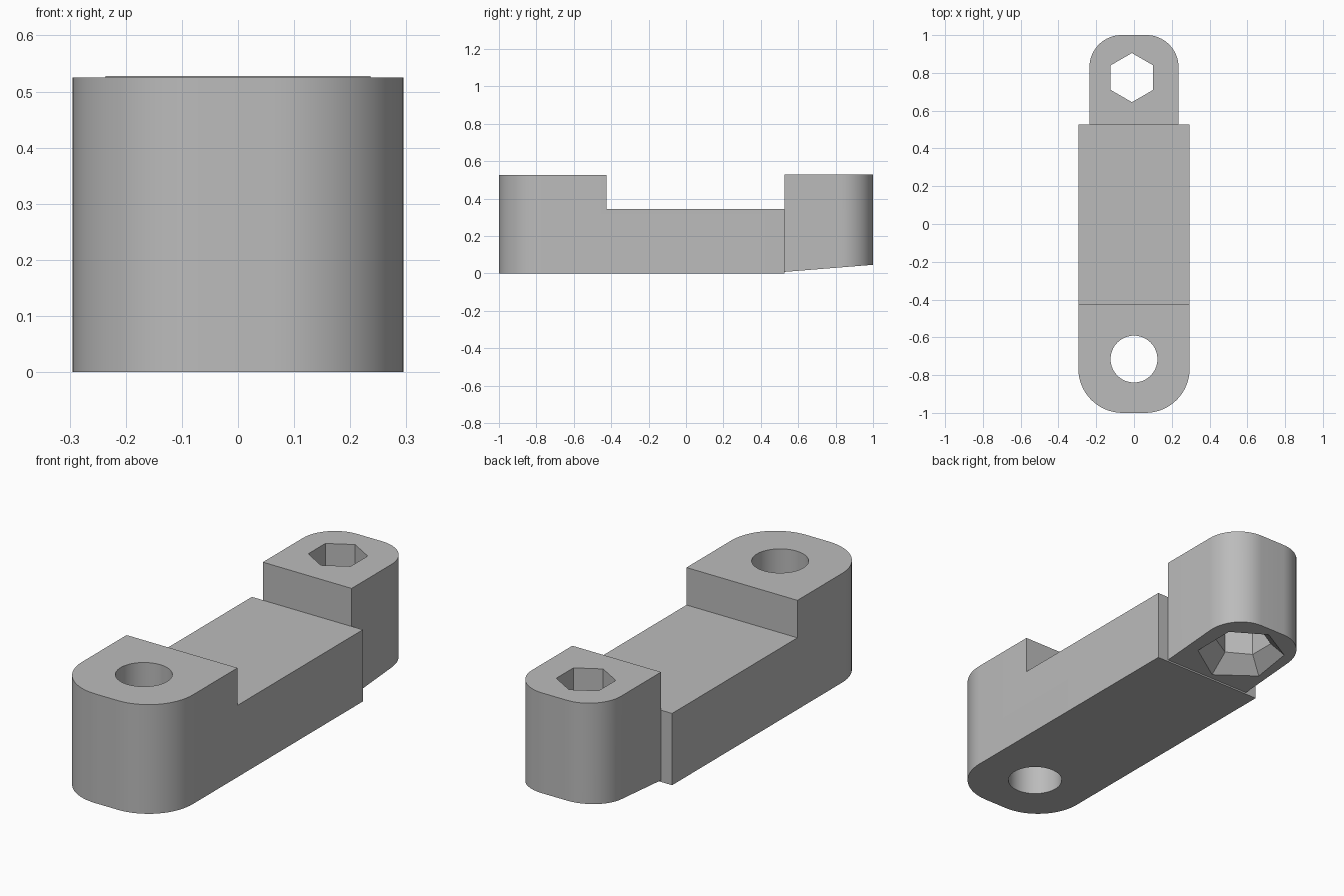
import bpy, bmesh
from math import sin, cos, pi, radians

cube = bpy.data.objects.get("Cube")
if cube:
    bpy.data.objects.remove(cube, do_unlink=True)

grey = bpy.data.materials.new("plain grey")
grey.use_nodes = True
grey.diffuse_color = (0.5, 0.5, 0.5, 1)
grey.node_tree.nodes["Principled BSDF"].inputs["Base Color"].default_value = (0.5, 0.5, 0.5, 1)


def loft(name, rings):
    """Solid skinned through rings with the same number of points."""
    bm = bmesh.new()
    loops = [[bm.verts.new(p) for p in ring] for ring in rings]
    for a, b in zip(loops, loops[1:]):
        for i in range(len(a)):
            j = (i + 1) % len(a)
            bm.faces.new((a[i], a[j], b[j], b[i]))
    bm.faces.new(loops[0])
    bm.faces.new(loops[-1])
    bmesh.ops.recalc_face_normals(bm, faces=bm.faces)
    mesh = bpy.data.meshes.new(name)
    bm.to_mesh(mesh)
    bm.free()
    mesh.materials.append(grey)
    obj = bpy.data.objects.new(name, mesh)
    bpy.context.collection.objects.link(obj)
    return obj


def polygon(x, y, z, r, sides):
    step = 2 * pi / sides
    return [(x + r * sin(i * step), y + r * cos(i * step), z) for i in range(sides)]


def tongue(half_width, y_flat, y_round, radius, steps=16):
    """Plan outline: square at one end, two rounded corners at the other."""
    way = 1 if y_round > y_flat else -1
    pts = [(half_width, y_flat)]
    for side in (1, -1):
        for i in range(steps + 1):
            t = i / steps * pi / 2
            t = t if side == 1 else pi / 2 - t
            pts.append((side * (half_width - radius + radius * cos(t)),
                        y_round + way * radius * (sin(t) - 1)))
    return pts + [(-half_width, y_flat)]


def combine(target, tool, operation):
    mod = target.modifiers.new(operation.lower(), "BOOLEAN")
    mod.operation, mod.object, mod.solver = operation, tool, "EXACT"
    bpy.context.view_layer.objects.active = target
    bpy.ops.object.modifier_apply(modifier=mod.name)
    bpy.data.objects.remove(tool, do_unlink=True)


def box_ring(z, x, y0, y1):
    return [(-x, y0, z), (x, y0, z), (x, y1, z), (-x, y1, z)]


# Main arm with rounded front boss, lowered deck and round bolt hole
plan = tongue(0.295, 0.527, -1, 0.235)
arm = loft("link_arm", [[(x, y, z) for x, y in plan] for z in (0, 0.525)])
combine(arm, loft("deck_cut", [box_ring(z, 0.5, -0.425, 0.8) for z in (0.345, 0.8)]), "DIFFERENCE")
combine(arm, loft("bolt_cut", [polygon(0, -0.715, z, 0.124, 64) for z in (-0.2, 0.8)]), "DIFFERENCE")

# Narrower back boss with a slanted underside
plan = tongue(0.236, 0.526, 1, 0.17)
boss = loft("back_boss", [[(x, y, 0.008 + (y - 0.527) * 0.08) for x, y in plan],
                          [(x, y, 0.528) for x, y in plan]])

# Hexagonal nut hole, flared at the bottom
hexes = [polygon(-0.011, 0.775, z, r, 6)
         for z, r in ((-0.05, 0.294), (0.09, 0.13), (0.8, 0.13))]
combine(boss, loft("nut_cut", hexes), "DIFFERENCE")
combine(arm, boss, "UNION")

# Smooth the rounded walls, keep hard edges
bpy.ops.object.select_all(action="DESELECT")
arm.select_set(True)
bpy.context.view_layer.objects.active = arm
bpy.ops.object.shade_smooth_by_angle(angle=radians(30))
